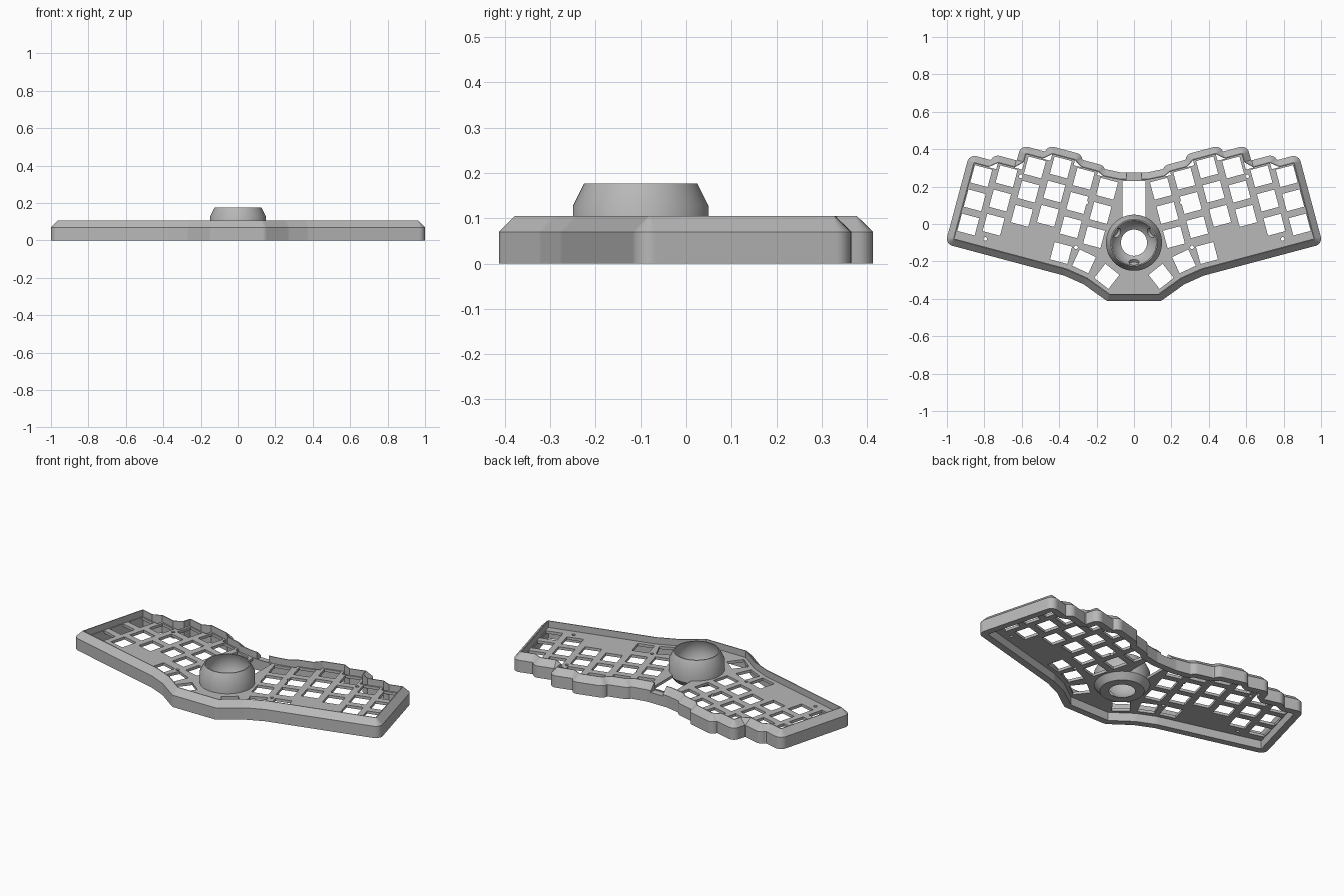
import bpy, bmesh, math
from mathutils import Vector, Matrix
from mathutils.geometry import intersect_point_line

cube = bpy.data.objects.get("Cube")
if cube:
    bpy.data.objects.remove(cube)

TILT = math.radians(15)      # splay of each half
PITCH = 0.134                # key spacing
HOLE = 0.096                 # key cutout size
RIM = 0.04                   # wall thickness
PLATE_LOW, PLATE_TOP = 0.05, 0.066
BALL = Vector((0, -0.1, 0.123))
BALL_R = 0.13

grey = bpy.data.materials.new("mid grey")
grey.use_nodes = True
grey.diffuse_color = (0.48, 0.48, 0.48, 1)
grey.node_tree.nodes["Principled BSDF"].inputs["Base Color"].default_value = grey.diffuse_color


def make(name, bm):
    bmesh.ops.remove_doubles(bm, verts=bm.verts, dist=1e-5)
    bmesh.ops.recalc_face_normals(bm, faces=bm.faces)
    mesh = bpy.data.meshes.new(name)
    bm.to_mesh(mesh)
    bm.free()
    mesh.materials.append(grey)
    obj = bpy.data.objects.new(name, mesh)
    bpy.context.collection.objects.link(obj)
    return obj


def select(obj):
    bpy.ops.object.select_all(action="DESELECT")
    obj.select_set(True)
    bpy.context.view_layer.objects.active = obj


def cut(obj, bm):
    cutter = make("cutter", bm)
    cutter.hide_render = True
    mod = obj.modifiers.new("cut", "BOOLEAN")
    mod.operation, mod.solver, mod.object = "DIFFERENCE", "EXACT", cutter
    mod.use_self = True
    select(obj)
    bpy.ops.object.modifier_apply(modifier=mod.name)
    bpy.data.objects.remove(cutter)


def smooth(obj):
    select(obj)
    bpy.ops.object.shade_smooth_by_angle(angle=math.radians(30))


def add_box(bm, x, y, z, size, angle=0):
    mat = Matrix.Translation((x, y, z)) @ Matrix.Rotation(angle, 4, "Z") @ Matrix.Diagonal((*size, 1))
    bmesh.ops.create_cube(bm, size=1, matrix=mat)


def add_rod(bm, matrix, radius, depth, sides=24):
    bmesh.ops.create_cone(bm, cap_ends=True, segments=sides, radius1=radius,
                          radius2=radius, depth=depth, matrix=matrix)


def loft(rings):
    """Skin closed rings into a torus-like solid."""
    bm = bmesh.new()
    loops = [[bm.verts.new(p) for p in ring] for ring in rings]
    count = len(loops[0])
    for a, b in zip(loops, loops[1:] + loops[:1]):
        for i in range(count):
            j = (i + 1) % count
            bm.faces.new((a[i], a[j], b[j], b[i]))
    return bm


def splay(u, v):
    c, s = math.cos(TILT), math.sin(TILT)
    return Vector((u * c - v * s, u * s + v * c, 0))


# Key columns, outermost first: across position and top key position
columns = [(0.855, 0.036), (0.724, 0.07), (0.59, 0.155),
           (0.456, 0.191), (0.322, 0.164), (0.188, 0.145)]

# Inner outline of the case, right half, stepped along the columns
half = [Vector((0.13, -0.373, 0)), Vector((0.25, -0.287, 0)), Vector((0.36, -0.238, 0)),
        splay(0.907, -0.324)]
edges_u = [0.907, 0.787, 0.653, 0.519, 0.393, 0.259]
for (u, v), right, left in zip(columns, edges_u, edges_u[1:] + [None]):
    half.append(splay(right, v + 0.056))
    if left:
        half.append(splay(left, v + 0.056))
half.append(Vector((0.07, 0.235, 0)))
outline = half + [Vector((-p.x, p.y, 0)) for p in reversed(half)]
n = len(outline)


def nearest(p):
    best = None
    for i in range(n):
        a, b = outline[i], outline[(i + 1) % n]
        q, t = intersect_point_line(p, a, b)
        q = a.lerp(b, min(1, max(0, t)))
        if best is None or (p - q).length < (p - best).length:
            best = q
    return best


# Rounded outward offset of the outline
raw = []
for i in range(n):
    a, b, c = outline[i - 1], outline[i], outline[(i + 1) % n]
    n1 = Vector((b.y - a.y, a.x - b.x, 0)).normalized()
    n2 = Vector((c.y - b.y, b.x - c.x, 0)).normalized()
    turn = math.atan2(n1.cross(n2).z, n1.dot(n2))
    if turn > 0:
        for k in range(13):
            raw.append(b + Matrix.Rotation(turn * k / 12, 3, "Z") @ n1 * RIM)
    steps = max(2, int((c - b).length / 0.006))
    for k in range(1, steps):
        raw.append(b.lerp(c, k / steps) + n2 * RIM)
outer = [p for p in raw if (p - nearest(p)).length > RIM - 1e-4]
inner = [nearest(p) for p in outer]
lip = [q.lerp(p, 0.12) for p, q in zip(outer, inner)]


def at(ring, z):
    return [(p.x, p.y, z) for p in ring]


# Chamfered wall with a cable notch at the back
wall = make("case_wall", loft([at(outer, 0), at(outer, 0.07), at(lip, 0.105),
                               at(inner, 0.105), at(inner, 0)]))
bm = bmesh.new()
add_box(bm, 0, 0.255, 0.11, (0.08, 0.1, 0.1))
cut(wall, bm)
smooth(wall)

# Switch plate
bm = bmesh.new()
face = bm.faces.new([bm.verts.new((p.x, p.y, PLATE_LOW)) for p in outline])
top = bmesh.ops.extrude_face_region(bm, geom=[face])["geom"]
bmesh.ops.translate(bm, vec=(0, 0, PLATE_TOP - PLATE_LOW),
                    verts=[g for g in top if isinstance(g, bmesh.types.BMVert)])
plate = make("switch_plate", bm)

# Key, thumb and screw openings on both halves
keys = [(*splay(u, v - row * PITCH).xy, TILT) for u, v in columns for row in range(3)]
keys += [(0.39, -0.155, TILT), (0.267, -0.2, math.radians(25)), (0.145, -0.28, math.radians(38))]
screws = [(0.795, -0.08), (0.31, -0.125), (0.605, 0.255), (0.255, 0.115)]
bm = bmesh.new()
for side in (1, -1):
    for x, y, angle in keys:
        add_box(bm, side * x, y, 0.06, (HOLE, HOLE, 0.1), side * angle)
    for x, y in screws:
        add_rod(bm, Matrix.Translation((side * x, y, 0.06)), 0.01, 0.1, 12)
add_box(bm, 0, 0.13, 0.06, (0.124, 0.2, 0.1))
add_rod(bm, Matrix.Translation((0, BALL.y, 0.06)), 0.14, 0.1, 64)
cut(plate, bm)

# Trackball cup: lathed shell with a spherical seat
profile = [(0.12, 0.0135), (0.15, 0.05), (0.15, 0.127), (0.125, 0.177)]
for k in range(13):
    a = math.radians(24.5 - k * 81.9 / 12)
    profile.append((BALL_R * math.cos(a), BALL.z + BALL_R * math.sin(a)))
turns = [math.tau * k / 64 for k in range(64)]
cup = make("trackball_cup", loft([[(r * math.cos(t), BALL.y + r * math.sin(t), z) for t in turns]
                                  for r, z in profile]))

# Three bearing sockets in the seat
bm = bmesh.new()
for degrees in (30, 150, 270):
    a, drop = math.radians(degrees), math.radians(-35)
    d = Vector((math.cos(a) * math.cos(drop), math.sin(a) * math.cos(drop), math.sin(drop)))
    mat = Matrix.Translation(BALL + d * 0.12) @ d.to_track_quat("Z", "Y").to_matrix().to_4x4()
    add_rod(bm, mat, 0.027, 0.05)
cut(cup, bm)
smooth(cup)
